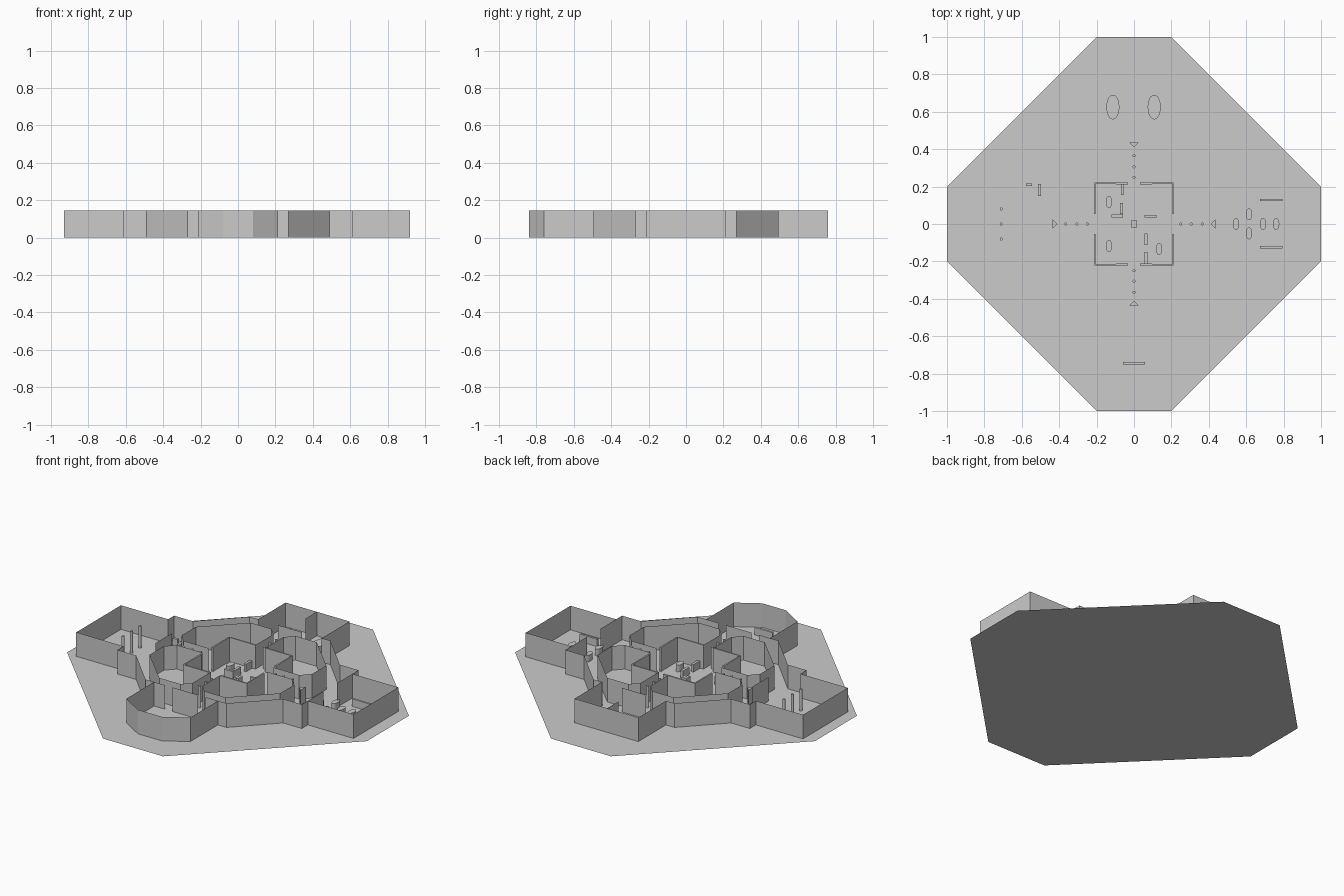
import bpy, bmesh
from math import cos, sin, pi

if "Cube" in bpy.data.objects:
    bpy.data.objects.remove(bpy.data.objects["Cube"])

H = 0.145  # wall height


def finish(bm, name):
    me = bpy.data.meshes.new(name)
    bm.to_mesh(me)
    bm.free()
    ob = bpy.data.objects.new(name, me)
    bpy.context.collection.objects.link(ob)
    return ob


def walls(name, paths, h=H, thick=0):
    """Sheet walls standing along open 2D paths."""
    bm = bmesh.new()
    for path in paths:
        lo = [bm.verts.new((x, y, 0)) for x, y in path]
        hi = [bm.verts.new((x, y, h)) for x, y in path]
        for i in range(len(path) - 1):
            bm.faces.new((lo[i], lo[i + 1], hi[i + 1], hi[i]))
    ob = finish(bm, name)
    if thick:
        m = ob.modifiers.new("thickness", 'SOLIDIFY')
        m.thickness = thick
        m.offset = 0
    return ob


def prisms(name, outlines, h):
    """Solid blocks from closed 2D outlines."""
    bm = bmesh.new()
    for pts in outlines:
        lo = [bm.verts.new((x, y, 0)) for x, y in pts]
        hi = [bm.verts.new((x, y, h)) for x, y in pts]
        bm.faces.new(lo[::-1])
        bm.faces.new(hi)
        n = len(pts)
        for i in range(n):
            j = (i + 1) % n
            bm.faces.new((lo[i], lo[j], hi[j], hi[i]))
    return finish(bm, name)


def oval(x, y, rx, ry, n=24):
    return [(x + rx * cos(2 * pi * i / n), y + ry * sin(2 * pi * i / n)) for i in range(n)]


def rect(x0, x1, y0, y1):
    return [(x0, y0), (x1, y0), (x1, y1), (x0, y1)]


def flip(path, sx, sy):
    return [(x * sx, y * sy) for x, y in path]


quads = [(1, 1), (-1, 1), (-1, -1), (1, -1)]

# ground plate
bm = bmesh.new()
plate = [(.2, -1), (1, -.2), (1, .2), (.2, 1), (-.2, 1), (-1, .2), (-1, -.2), (-.2, -1)]
bm.faces.new([bm.verts.new((x, y, 0)) for x, y in plate])
finish(bm, "ground_plate")

# outer ring of the corridor
ring = [(.21, .495), (.27, .495), (.49, .27), (.615, .27), (.615, .213)]
walls("ring_walls", [flip(ring, *q) for q in quads])

# four wings
walls("north_wing", [[(-.213, .495), (-.213, .758), (.213, .758), (.213, .495)],
                     [(-.005, .758), (-.005, .65)], [(-.08, .495), (.08, .495)]])
walls("south_wing", [[(-.213, -.495), (-.213, -.758), (-.08, -.84), (.08, -.84),
                      (.213, -.758), (.213, -.495)],
                     [(-.213, -.495), (-.14, -.495)], [(-.09, -.495), (.08, -.495)],
                     [(.13, -.495), (.213, -.495)]])
walls("west_wing", [[(-.615, .213), (-.93, .213), (-.93, -.213), (-.615, -.213)],
                    [(-.495, .08), (-.495, -.08)]])
walls("east_wing", [[(.615, .213), (.92, .213), (.92, -.213), (.615, -.213)],
                    [(.615, .213), (.615, .065)], [(.615, -.065), (.615, -.213)]])

# quadrant rooms between the four narrow passages
room = [(.033, .22), (.033, .385), (.08, .435), (.22, .435), (.435, .22),
        (.435, .085), (.385, .033), (.215, .033)]
walls("quadrant_rooms", [flip(room, *q) for q in quads])

# central hall
hall_corner = [(.033, .217), (.21, .217), (.21, .053)]
walls("central_hall", [flip(hall_corner, *q) for q in quads], thick=.01)

# posts in the passages and the west wing
spots = [(-.71, .08), (-.71, 0), (-.71, -.08)]
for d in (.25, .305, .365):
    spots += [(d, 0), (-d, 0), (0, d), (0, -d)]
prisms("posts", [oval(x, y, .008, .008, 12) for x, y in spots], .13)

# triangular pedestals at the passage mouths
tri = [(.435, -.025), (.435, .025), (.41, 0)]
prisms("pedestals", [tri, [(-x, -y) for x, y in tri],
                     [(-y, x) for x, y in tri], [(y, -x) for x, y in tri]], .09)

# oval tables
tables = [oval(x, .625, .035, .066) for x in (-.113, .108)]
for x, y in [(.545, 0), (.615, .052), (.615, -.05), (.69, 0), (.76, 0),
             (-.134, .118), (-.134, -.118), (.134, -.134)]:
    tables.append(oval(x, y, .017, .032))
prisms("oval_tables", tables, .04)

# benches and display blocks
prisms("benches", [
    rect(.675, .793, .122, .134), rect(.675, .793, -.13, -.118),
    rect(.055, .12, .036, .048), rect(.055, .071, -.112, -.05),
    rect(.055, .071, -.21, -.15), rect(-.075, -.059, .053, .112),
    rect(-.12, -.059, .036, .05), rect(-.07, -.055, .155, .214),
    rect(-.016, -.001, -.018, .02), rect(.001, .016, -.018, .02),
    rect(-.578, -.546, .203, .217), rect(-.514, -.498, .15, .214),
    rect(-.06, .06, -.75, -.737)], .045)
